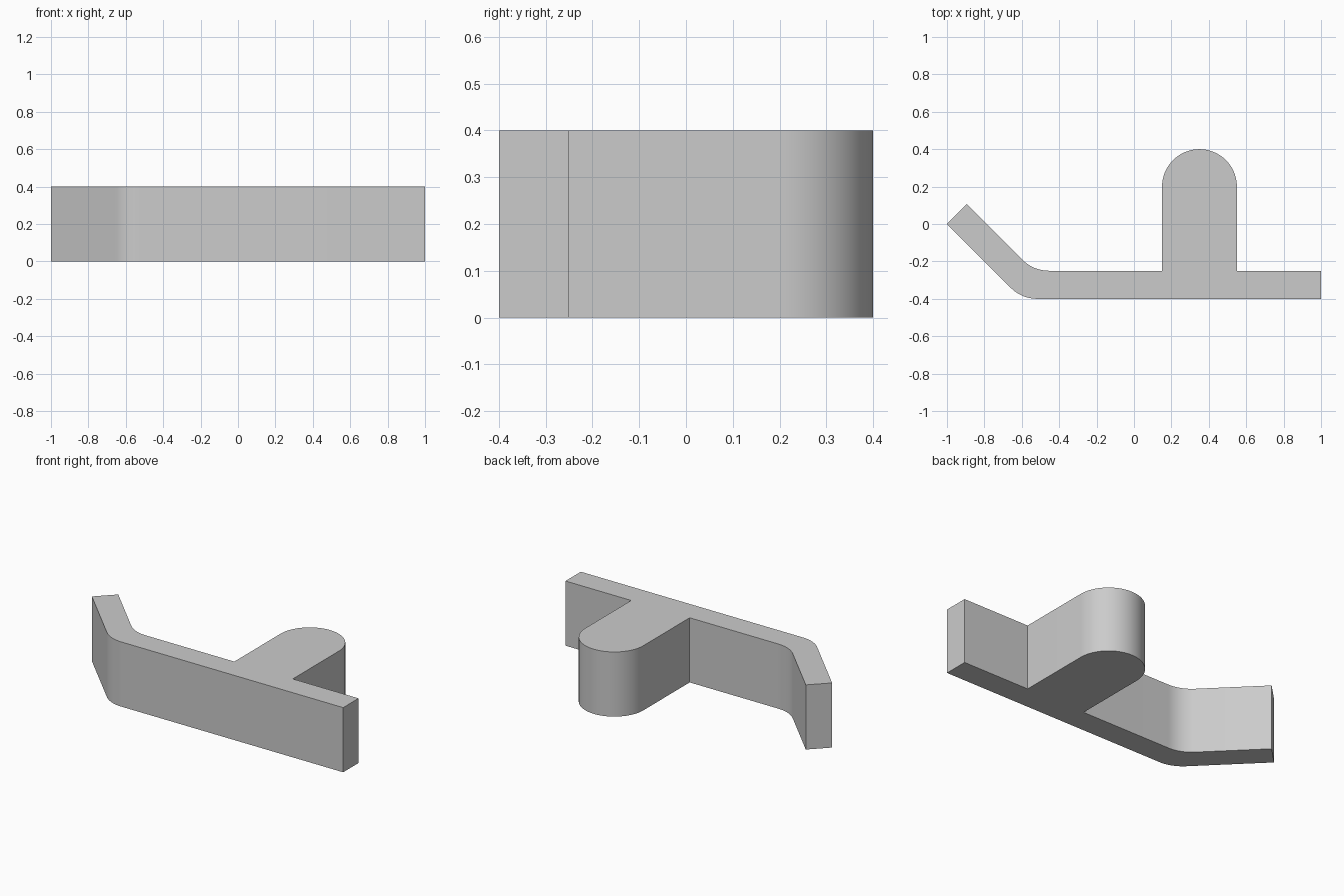
import bpy, bmesh, math
from mathutils import Vector

cube = bpy.data.objects.get("Cube")
if cube:
    bpy.data.objects.remove(cube, do_unlink=True)

HEIGHT = 0.4
THICK = 0.15
FRONT = -0.4
BACK = FRONT + THICK
BEND_RADIUS = 0.2


def arc(cx, cy, radius, start, end, steps):
    """Points along an arc, angles in degrees."""
    angles = [math.radians(start + (end - start) * i / steps) for i in range(steps + 1)]
    return [(cx + radius * math.cos(a), cy + radius * math.sin(a)) for a in angles]


def bend(corner_x, y):
    """Rounded corner where the straight bar turns into the 45 degree arm."""
    cx = corner_x + BEND_RADIUS * math.tan(math.radians(22.5))
    return arc(cx, y + BEND_RADIUS, BEND_RADIUS, 225, 270, 12)


def extrude_profile(name, points, height, material):
    bm = bmesh.new()
    base = bm.faces.new([bm.verts.new((x, y, 0)) for x, y in points])
    top = bmesh.ops.extrude_face_region(bm, geom=[base])["geom"]
    verts = [g for g in top if isinstance(g, bmesh.types.BMVert)]
    bmesh.ops.translate(bm, verts=verts, vec=Vector((0, 0, height)))
    bmesh.ops.recalc_face_normals(bm, faces=bm.faces)
    mesh = bpy.data.meshes.new(name)
    bm.to_mesh(mesh)
    bm.free()
    mesh.materials.append(material)
    obj = bpy.data.objects.new(name, mesh)
    bpy.context.collection.objects.link(obj)
    return obj


# Plain grey material
grey = bpy.data.materials.new("light_grey")
grey.use_nodes = True
colour = (0.6, 0.6, 0.6, 1)
grey.diffuse_color = colour
grey.node_tree.nodes["Principled BSDF"].inputs["Base Color"].default_value = colour

# Outline: bent arm, straight bar and round-ended post
tip = THICK * math.sqrt(0.5)
inner_corner = -1 + 2 * tip - BACK
outline = [(-1, 0)]
outline += bend(-1 - FRONT, FRONT)
outline += [(1, FRONT), (1, BACK), (0.55, BACK)]
outline += arc(0.35, 0.2, 0.2, 0, 180, 40)
outline += [(0.15, BACK)]
outline += reversed(bend(inner_corner, BACK))
outline += [(-1 + tip, tip)]

bracket = extrude_profile("bent_bracket", outline, HEIGHT, grey)

# Smooth the rounded walls, keep the corners sharp
bpy.ops.object.select_all(action="DESELECT")
bracket.select_set(True)
bpy.context.view_layer.objects.active = bracket
bpy.ops.object.shade_smooth_by_angle(angle=math.radians(30))
